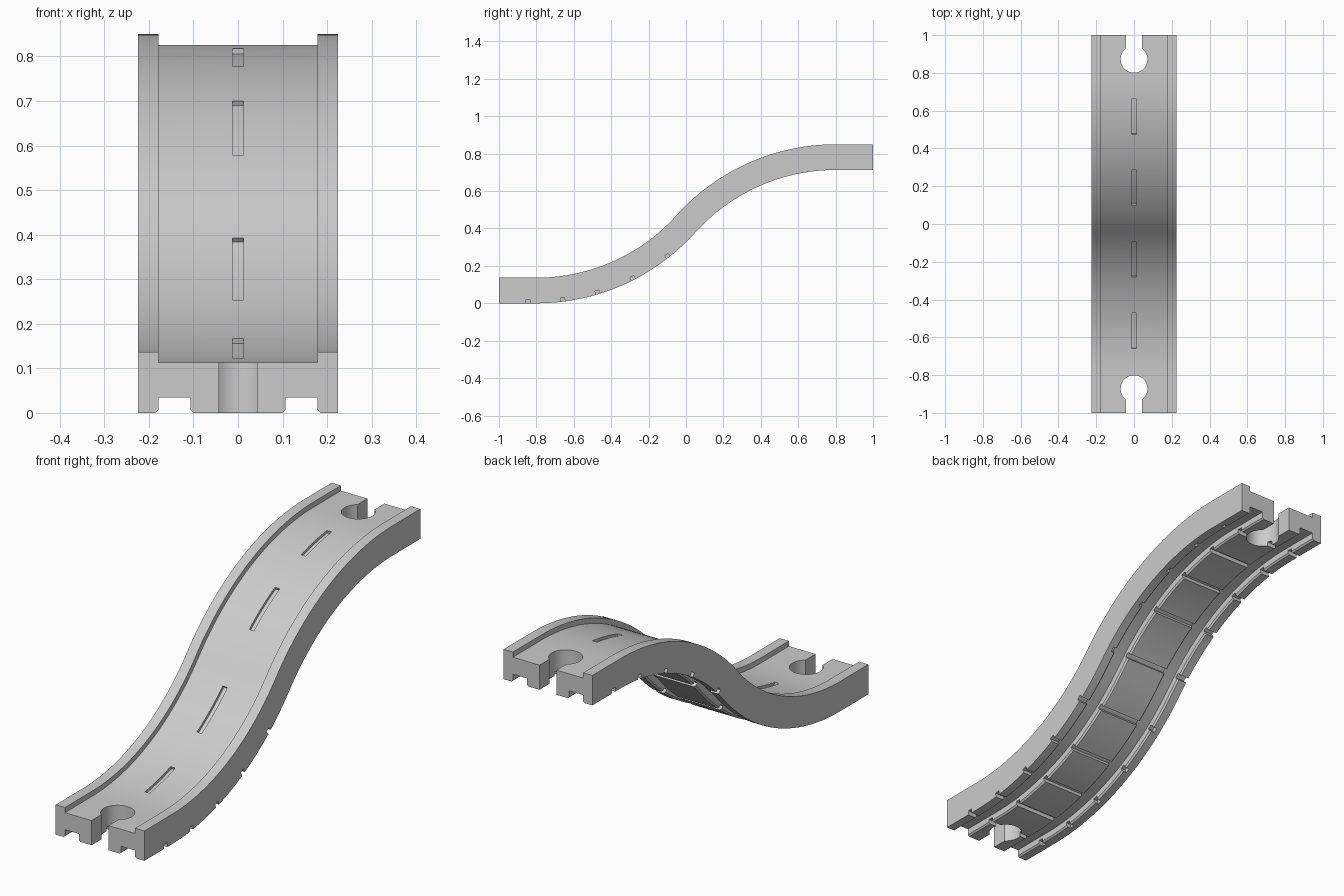
import bpy, bmesh
from math import sin, cos, asin, atan2, pi
from mathutils import Vector

if "Cube" in bpy.data.objects:
    bpy.data.objects.remove(bpy.data.objects["Cube"], do_unlink=True)

THICK, HEIGHT, BEND = 0.137, 0.85, 0.8      # thickness, total height, start of the curves
HALF = THICK / 2
RISE = (HEIGHT - THICK) / 2
RADIUS = (BEND ** 2 + RISE ** 2) / (2 * RISE)
MID = HEIGHT / 2

grey = bpy.data.materials.new("light_grey_plastic")
grey.use_nodes = True
grey.diffuse_color = (0.6, 0.6, 0.6, 1)
grey.node_tree.nodes["Principled BSDF"].inputs["Base Color"].default_value = (0.6, 0.6, 0.6, 1)


def frame_at(y, offset):
    """Point and slope where the surface at this offset from the centreline crosses y."""
    side = -1 if y < 0 else 1
    r = RADIUS + side * offset
    a = asin(max(0, BEND - abs(y)) / r)
    z = MID + side * (RISE - RADIUS + r * cos(a))
    return y, z, a


def sweep(bm, section, frames):
    """Closed solid from an (x, height) section carried along (y, z, slope) frames."""
    rings = [[bm.verts.new((x, y - h * sin(a), z + h * cos(a))) for x, h in section]
             for y, z, a in frames]
    n = len(section)
    for r0, r1 in zip(rings, rings[1:]):
        for i in range(n):
            j = (i + 1) % n
            bm.faces.new((r0[i], r0[j], r1[j], r1[i]))
    bm.faces.new(rings[0][::-1])
    bm.faces.new(rings[-1])


def box(x0, x1, h0, h1):
    return [(x0, h0), (x1, h0), (x1, h1), (x0, h1)]


def finish(name, bm):
    bmesh.ops.recalc_face_normals(bm, faces=bm.faces)
    mesh = bpy.data.meshes.new(name)
    bm.to_mesh(mesh)
    bm.free()
    mesh.materials.append(grey)
    obj = bpy.data.objects.new(name, mesh)
    bpy.context.collection.objects.link(obj)
    return obj


# Track body: rims, sunken road and two channels underneath
right_half = [(0.1, 0), (0.107, 0.007), (0.107, 0.035), (0.178, 0.035), (0.178, 0.007),
              (0.185, 0), (0.225, 0), (0.225, THICK), (0.178, THICK), (0.178, 0.113)]
outline = right_half + [(-x, h) for x, h in reversed(right_half)]
section = [(x, h - HALF) for x, h in outline]

steps = 28
turn = 2 * atan2(RISE, BEND)
path = [(-1, HALF, 0)]
for i in range(steps + 1):
    a = turn * i / steps
    path.append((-BEND + RADIUS * sin(a), HALF + RADIUS * (1 - cos(a)), a))
path += [(-y, HEIGHT - z, a) for y, z, a in reversed(path[:-1])]
bm = bmesh.new()
sweep(bm, section, path)
track = finish("curved_track", bm)

# Keyhole sockets through both ends
sockets = bmesh.new()
neck, bulb, centre = 0.043, 0.071, 0.872
gap = asin(neck / bulb)
for side in (-1, 1):
    pts = [(neck, 1.1), (-neck, 1.1)]
    for i in range(33):
        t = pi / 2 + gap + (2 * pi - 2 * gap) * i / 32
        pts.append((bulb * cos(t), centre + bulb * sin(t)))
    low, high = [[sockets.verts.new((x, side * y, z)) for x, y in pts] for z in (-0.2, 1.1)]
    sockets.faces.new(low)
    sockets.faces.new(high)
    for i in range(len(pts)):
        j = (i + 1) % len(pts)
        sockets.faces.new((low[i], low[j], high[j], high[i]))

# Cross grooves underneath, open on one edge only
grooves = bmesh.new()
for y in (-0.845, -0.658, -0.47, -0.281, -0.093, 0.093, 0.281, 0.47, 0.658, 0.845):
    y, z, a = frame_at(y, -HALF)
    ends = [(y + d * cos(a), z + d * sin(a), a) for d in (-0.011, 0.011)]
    side = -1 if y > 0 else 1
    x0, x1 = sorted((-0.2 * side, 0.3 * side))
    sweep(grooves, box(x0, x1, -0.03, 0.02), ends)

# Sunken lane dashes along the road
dashes = bmesh.new()
for start in (-0.658, -0.281, 0.098, 0.475):
    frames = [frame_at(start + 0.187 * i / 8, 0.113 - HALF) for i in range(9)]
    sweep(dashes, box(-0.012, 0.012, -0.012, 0.015), frames)

# Cut everything out of the body
bpy.context.view_layer.objects.active = track
track.select_set(True)
for name, bm in (("socket_cutter", sockets), ("groove_cutter", grooves), ("dash_cutter", dashes)):
    cutter = finish(name, bm)
    cutter.hide_render = True
    mod = track.modifiers.new(name, "BOOLEAN")
    mod.operation = "DIFFERENCE"
    mod.solver = "EXACT"
    mod.object = cutter
    bpy.ops.object.modifier_apply(modifier=mod.name)
    bpy.data.objects.remove(cutter, do_unlink=True)

bpy.ops.object.select_all(action="DESELECT")
track.select_set(True)
bpy.ops.object.shade_smooth_by_angle(angle=0.5)
